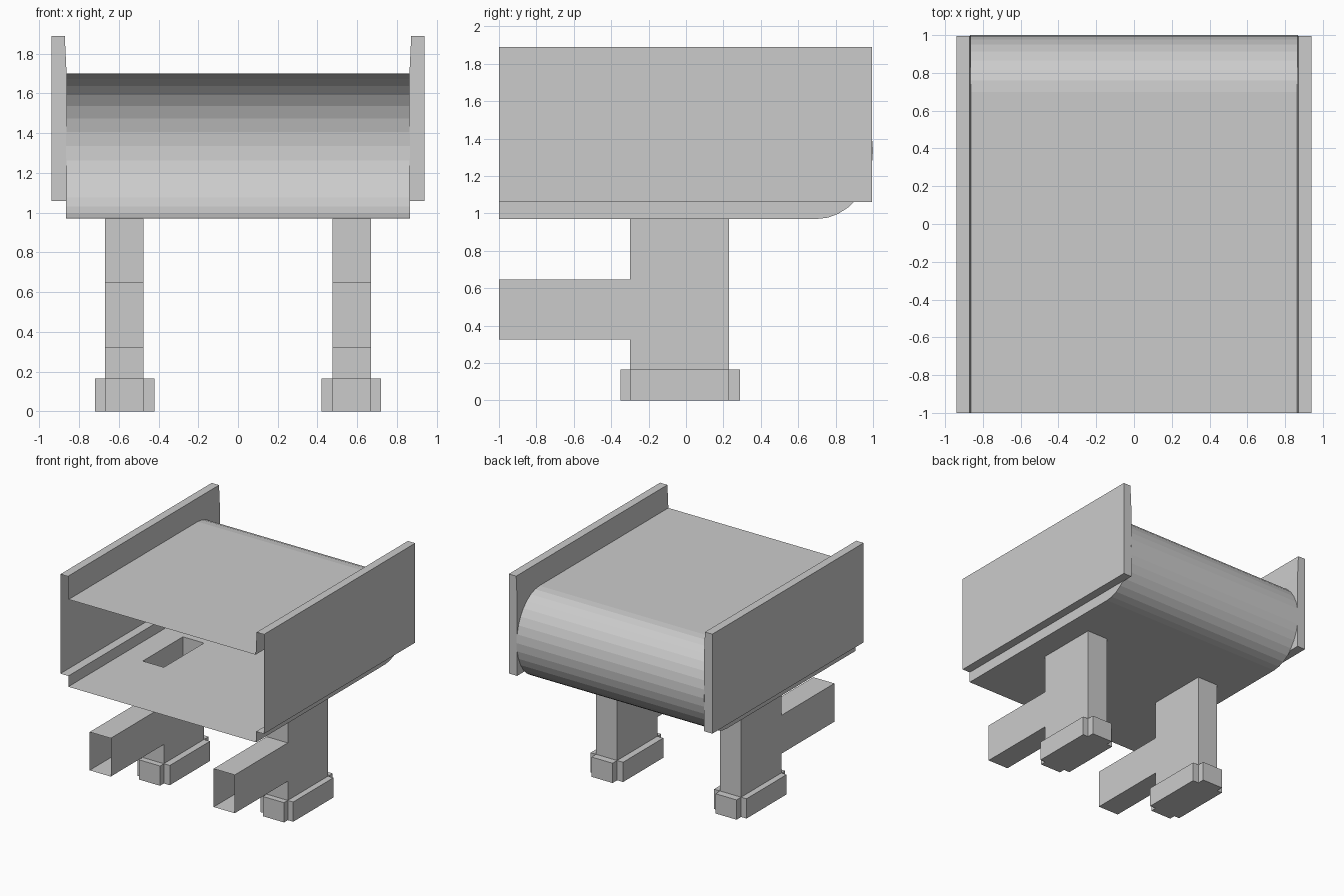
import bpy, bmesh
from math import sin, cos, pi

if "Cube" in bpy.data.objects:
    bpy.data.objects.remove(bpy.data.objects["Cube"])


def prism(name, pts, a, b, place):
    """Extrude a 2D outline from a to b; place(u, v, w) maps it to x, y, z."""
    bm = bmesh.new()
    lo = [bm.verts.new(place(u, v, a)) for u, v in pts]
    hi = [bm.verts.new(place(u, v, b)) for u, v in pts]
    bm.faces.new(lo)
    bm.faces.new(hi)
    for i in range(len(pts)):
        j = (i + 1) % len(pts)
        bm.faces.new((lo[i], lo[j], hi[j], hi[i]))
    bmesh.ops.recalc_face_normals(bm, faces=bm.faces)
    me = bpy.data.meshes.new(name)
    bm.to_mesh(me)
    bm.free()
    ob = bpy.data.objects.new(name, me)
    bpy.context.collection.objects.link(ob)
    return ob


FRONT = -1.1  # everything runs past the open front and is trimmed at y = -1

# Conveyor belt body: flat top and bottom with a rounded back end
N = 16
arc = [(0.7 + 0.3 * cos(t), 1.335 + 0.365 * sin(t))
       for t in (-pi / 2 + pi * i / N for i in range(N + 1))]
body = prism("conveyor_shell", [(FRONT, 0.97)] + arc + [(FRONT, 1.70)],
             -0.867, 0.867, lambda u, v, w: (w, u, v))

parts = []
rail = [(0.94, 1.06), (0.94, 1.89), (0.872, 1.89), (0.863, 1.70), (0.863, 1.06)]
leg = [(-0.3, 0.01), (0.23, 0.01), (0.23, 1.02), (-0.3, 1.02),
       (-0.3, 0.645), (FRONT, 0.645), (FRONT, 0.325), (-0.3, 0.325)]
x0, x1, x2, x3 = 0.42, 0.475, 0.67, 0.72
y0, y1, y2, y3 = -0.35, -0.3, 0.23, 0.29
cross = [(x1, y0), (x2, y0), (x2, y1), (x3, y1), (x3, y2), (x2, y2),
         (x2, y3), (x1, y3), (x1, y2), (x0, y2), (x0, y1), (x1, y1)]

for s, side in ((-1, "left"), (1, "right")):
    # Side rail, and leg with its forward arm
    parts.append(prism(side + "_rail", rail, FRONT, 0.995,
                       lambda u, v, w: (s * u, w, v)))
    parts.append(prism(side + "_leg", leg, x1, x2,
                       lambda u, v, w: (s * w, u, v)))
    # Foot with notched corners
    prism(side + "_foot", cross, 0, 0.165, lambda u, v, w: (s * u, v, w))

# Merge into one continuous shell
for p in parts:
    m = body.modifiers.new(p.name, 'BOOLEAN')
    m.operation = 'UNION'
    m.solver = 'EXACT'
    m.object = p
bpy.context.view_layer.update()
dg = bpy.context.evaluated_depsgraph_get()
merged = bpy.data.meshes.new_from_object(body.evaluated_get(dg))
body.modifiers.clear()
body.data = merged
for p in parts:
    bpy.data.objects.remove(p)

# Trim the front so belt, rails and arms are open and hollow
bm = bmesh.new()
bm.from_mesh(merged)
bmesh.ops.bisect_plane(bm, geom=bm.verts[:] + bm.edges[:] + bm.faces[:],
                       plane_co=(0, -1, 0), plane_no=(0, -1, 0),
                       clear_outer=True)
bm.to_mesh(merged)
bm.free()
